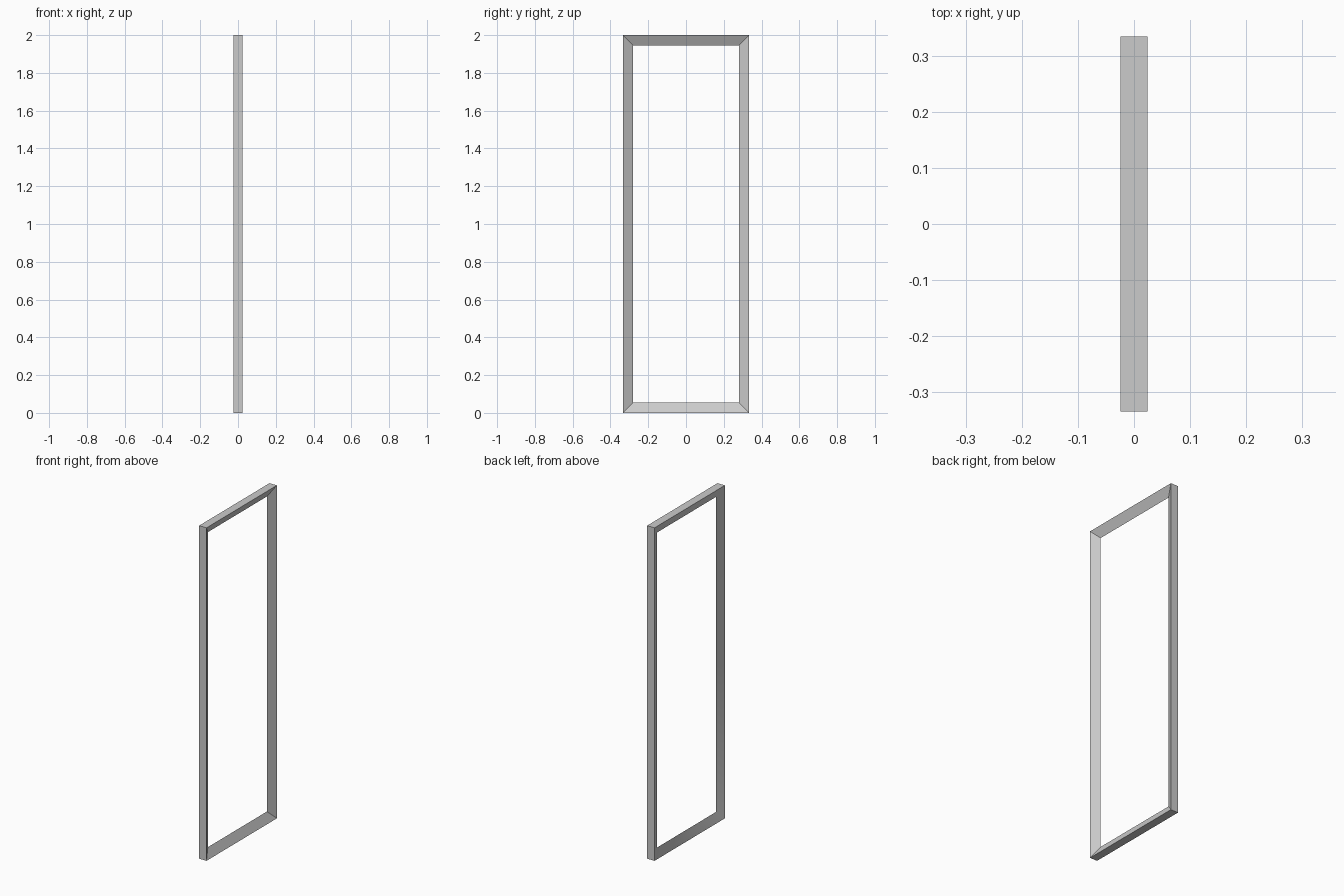
import bpy
import bmesh
from math import radians

cube = bpy.data.objects.get("Cube")
if cube:
    bpy.data.objects.remove(cube, do_unlink=True)

HALF_WIDTH, HEIGHT = 0.334, 2.0
HALF_DEPTH, BAR = 0.0245, 0.054
RIDGE_X = -0.004

# Plain grey finish
grey = bpy.data.materials.new("light grey")
grey.use_nodes = True
colour = (0.6, 0.6, 0.6, 1)
grey.diffuse_color = colour
grey.node_tree.nodes["Principled BSDF"].inputs["Base Color"].default_value = colour

# Triangular bar section as (x, inset): two outer edges and the inner ridge
section = [(HALF_DEPTH, 0), (RIDGE_X, BAR), (-HALF_DEPTH, 0)]
corners = [(-1, -1), (1, -1), (1, 1), (-1, 1)]

# Sweep the section round the rectangle with mitred corners
bm = bmesh.new()
rings = []
for sy, sz in corners:
    rings.append([bm.verts.new((x,
                                sy * (HALF_WIDTH - inset),
                                HEIGHT / 2 + sz * (HEIGHT / 2 - inset)))
                  for x, inset in section])
for i, ring in enumerate(rings):
    following = rings[(i + 1) % len(rings)]
    for j in range(len(section)):
        k = (j + 1) % len(section)
        bm.faces.new((ring[j], following[j], following[k], ring[k]))
bmesh.ops.recalc_face_normals(bm, faces=bm.faces[:])

mesh = bpy.data.meshes.new("frame")
bm.to_mesh(mesh)
bm.free()
mesh.materials.append(grey)
frame = bpy.data.objects.new("frame", mesh)
bpy.context.collection.objects.link(frame)

# Soft shading over the shallow mitres only
bpy.ops.object.select_all(action="DESELECT")
frame.select_set(True)
bpy.context.view_layer.objects.active = frame
bpy.ops.object.shade_smooth_by_angle(angle=radians(30))
